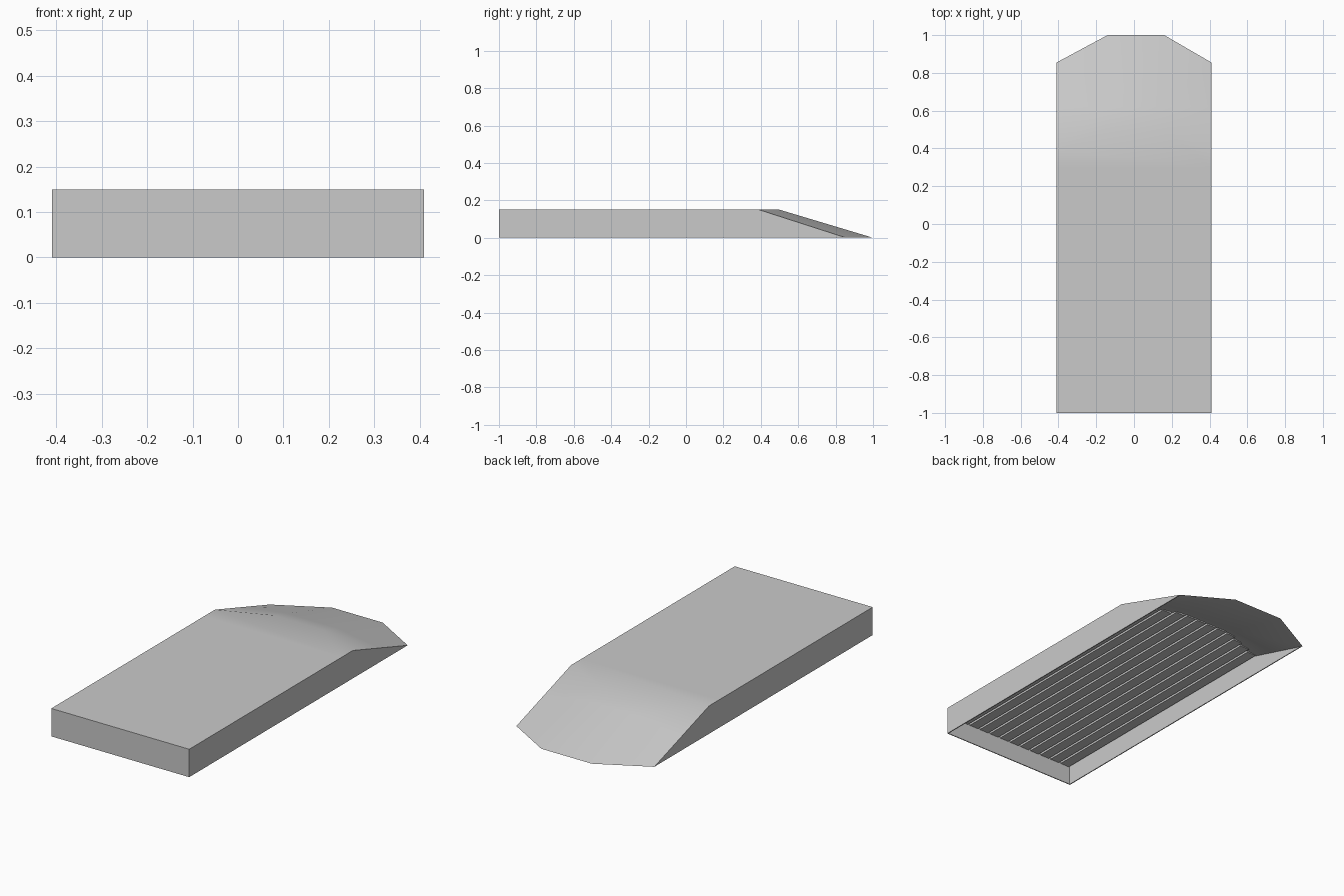
import bpy
import bmesh
import math

cube = bpy.data.objects.get("Cube")
if cube:
    bpy.data.objects.remove(cube, do_unlink=True)

grey = bpy.data.materials.new("light grey")
grey.use_nodes = True
grey.diffuse_color = (0.59, 0.59, 0.59, 1)
grey.node_tree.nodes["Principled BSDF"].inputs["Base Color"].default_value = (0.59, 0.59, 0.59, 1)


def make_object(name, bm):
    bmesh.ops.recalc_face_normals(bm, faces=bm.faces)
    mesh = bpy.data.meshes.new(name)
    bm.to_mesh(mesh)
    bm.free()
    mesh.materials.append(grey)
    obj = bpy.data.objects.new(name, mesh)
    bpy.context.collection.objects.link(obj)
    return obj


def outline(bm, z, inset, y_side, y_tip):
    """Six-sided plan: square front, chamfered back."""
    w, front = 0.41 - inset, -1 + inset
    plan = [(-w, front), (w, front), (w, y_side),
            (0.16, y_tip), (-0.14, y_tip), (-w, y_side)]
    return [bm.verts.new((x, y, z)) for x, y in plan]


# Hollow shell: ceiling underside, inner rim, outer rim, top
bm = bmesh.new()
rings = [outline(bm, 0.112, 0.005, 0.455, 0.56),
         outline(bm, 0, 0.005, 0.845, 0.988),
         outline(bm, 0, 0, 0.855, 1),
         outline(bm, 0.15, 0, 0.39, 0.5)]
for low, high in zip(rings, rings[1:]):
    for i in range(6):
        j = (i + 1) % 6
        bm.faces.new((low[i], low[j], high[j], high[i]))
bm.faces.new(rings[0])
bm.faces.new(rings[-1])
# Extra cross lines keep the soft bend near the ramp
for y in (0.3, 0.62):
    bmesh.ops.bisect_plane(bm, geom=bm.verts[:] + bm.edges[:] + bm.faces[:],
                           plane_co=(0, y, 0), plane_no=(0, 1, 0))
shell = make_object("ramp_shell", bm)
bpy.ops.object.select_all(action="DESELECT")
shell.select_set(True)
bpy.context.view_layer.objects.active = shell
bpy.ops.object.shade_smooth_by_angle(angle=math.radians(30))

# Lengthwise slats under the ceiling
bm = bmesh.new()
count, span = 12, 0.81
pitch = span / count
for i in range(count):
    x = -span / 2 + (i + 0.5) * pitch
    end = 0.48 + 0.1 * min(1, (0.41 - abs(x)) / 0.26)
    slat = bmesh.ops.create_cube(bm, size=1)["verts"]
    bmesh.ops.scale(bm, vec=(pitch * 0.82, end + 0.995, 0.014), verts=slat)
    bmesh.ops.translate(bm, vec=(x, (end - 0.995) / 2, 0.107), verts=slat)
make_object("underside_slats", bm)
